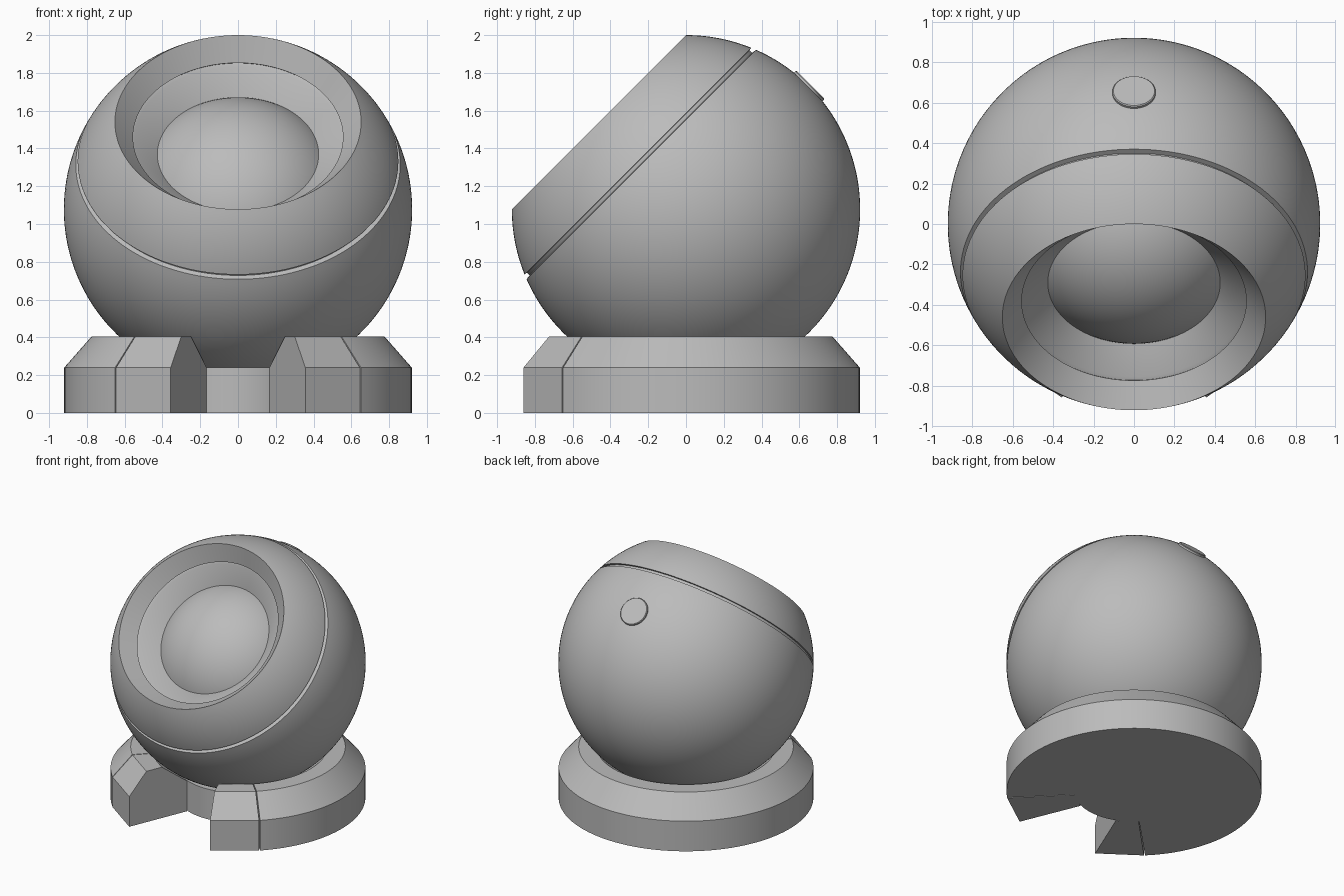
import bpy, bmesh, math
from math import sin, cos, pi, radians, sqrt

if "Cube" in bpy.data.objects:
    bpy.data.objects.remove(bpy.data.objects["Cube"])

R = 0.922                      # main ball radius
CENTER = (0, 0, 1.078)

grey = bpy.data.materials.new("plain grey")
grey.diffuse_color = (0.5, 0.5, 0.5, 1)
grey.use_nodes = True
grey.node_tree.nodes["Principled BSDF"].inputs["Base Color"].default_value = grey.diffuse_color


def finish(bm, name, loc=(0, 0, 0), tilt=0):
    bmesh.ops.remove_doubles(bm, verts=bm.verts, dist=1e-5)
    bmesh.ops.recalc_face_normals(bm, faces=bm.faces)
    me = bpy.data.meshes.new(name)
    bm.to_mesh(me)
    bm.free()
    me.materials.append(grey)
    ob = bpy.data.objects.new(name, me)
    bpy.context.collection.objects.link(ob)
    ob.location = loc
    ob.rotation_euler.x = radians(tilt)
    bpy.ops.object.select_all(action='DESELECT')
    ob.select_set(True)
    bpy.context.view_layer.objects.active = ob
    bpy.ops.object.shade_smooth_by_angle(angle=radians(25))
    return ob


def lathe(name, profile, n=128, loc=(0, 0, 0), tilt=0):
    """Full turn of an (r, z) profile."""
    bm = bmesh.new()
    rings = [[bm.verts.new((r * cos(2 * pi * i / n), r * sin(2 * pi * i / n), z))
              for i in range(n)] if r > 1e-6 else [bm.verts.new((0, 0, z))] * n
             for r, z in profile]
    for a, b in zip(rings, rings[1:]):
        for i in range(n):
            j = (i + 1) % n
            vs = list(dict.fromkeys((a[i], a[j], b[j], b[i])))
            if len(vs) > 2:
                bm.faces.new(vs)
    return finish(bm, name, loc, tilt)


def sector(name, profile, a0, a1, n, grow=0.0):
    """Part turn of a closed profile; angles in degrees from the front (-y)."""
    bm = bmesh.new()
    rows = []
    for i in range(n + 1):
        a = radians(a0 + (a1 - a0) * i / n)
        k = 1 + grow * (1 - i / n)
        rows.append([bm.verts.new((r * k * sin(a), -r * k * cos(a), z)) for r, z in profile])
    m = len(profile)
    for p, q in zip(rows, rows[1:]):
        for j in range(m):
            bm.faces.new((p[j], p[(j + 1) % m], q[(j + 1) % m], q[j]))
    bm.faces.new(rows[0])
    bm.faces.new(rows[-1])
    return finish(bm, name)


def arc(radius, z0, z1, n):
    """Points on a ball between two heights."""
    t0, t1 = math.asin(z0 / radius), math.asin(z1 / radius)
    ts = [t0 + (t1 - t0) * i / n for i in range(n + 1)]
    return [(max(radius * cos(t), 0), radius * sin(t)) for t in ts]


# Rear shell, ending in the seam groove
G = sqrt((R - 0.022) ** 2 - 0.34 ** 2)
lathe("ball_shell", arc(R, -R, 0.335, 56) + [(G, 0.338), (G, 0.352)], loc=CENTER, tilt=45)

# Front shell with the funnel opening and its fine inner groove
lathe("front_shell", [(G, 0.352), (G, 0.358)] + arc(R, 0.36, 0.652, 14)
      + [(0.556, 0.54), (0.564, 0.53), (0.548, 0.521), (0.42, 0.405)], loc=CENTER, tilt=45)

# Inner ball seen through the opening
lathe("inner_ball", arc(0.593, -0.593, 0.593, 64), loc=CENTER, tilt=45)

# Round button on the back
lathe("back_button", [(0, 0.88), (0.107, 0.88), (0.107, 0.927), (0.102, 0.932), (0, 0.932)],
      n=48, loc=CENTER, tilt=-45)

# Base: ring open at the front, core, and a flat-faced block on each side of the gap
section = [(0.43, 0), (0.92, 0), (0.92, 0.24), (0.775, 0.405), (0.645, 0.405), (0.43, 0.24)]
sector("base_ring", section, 45, 315, 96)
lathe("base_core", [(0, 0), (0.43, 0), (0.43, 0.24), (0, 0.24)])
for side, s in (("right", 1), ("left", -1)):
    sector("base_block_" + side, section, s * 22.5, s * 44.5, 1, grow=0.012)
